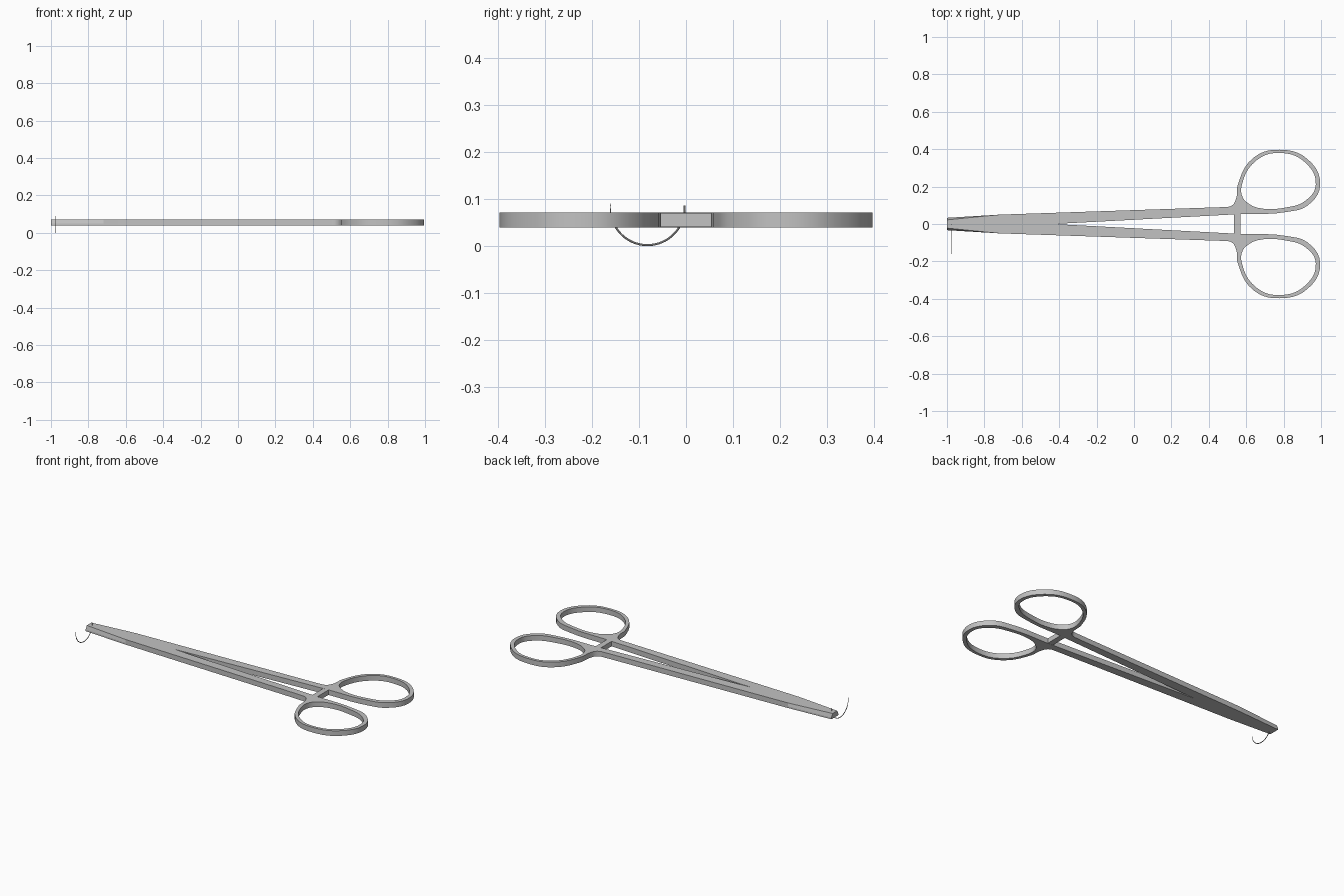
import bpy, bmesh, math

cube = bpy.data.objects.get("Cube")
if cube:
    bpy.data.objects.remove(cube)

BOTTOM, TOP = 0.04, 0.071
JAW_X = -0.72

steel = bpy.data.materials.new("steel_grey")
steel.use_nodes = True
colour = (0.54, 0.54, 0.54, 1)
steel.diffuse_color = colour
bsdf = next(n for n in steel.node_tree.nodes if n.type == "BSDF_PRINCIPLED")
bsdf.inputs["Base Color"].default_value = colour


def add_object(name, data):
    obj = bpy.data.objects.new(name, data)
    bpy.context.collection.objects.link(obj)
    data.materials.clear()
    data.materials.append(steel)
    return obj


def smooth(obj):
    bpy.ops.object.select_all(action="DESELECT")
    obj.select_set(True)
    bpy.context.view_layer.objects.active = obj
    bpy.ops.object.shade_smooth_by_angle(angle=math.radians(30))


def mirror_across_middle(obj):
    mod = obj.modifiers.new("other_side", "MIRROR")
    mod.use_axis = (False, True, False)
    mod.use_mirror_merge = False


def add_spline(curve, corners, rounded):
    """Closed outline: sharp corner points followed by smooth points."""
    spline = curve.splines.new("BEZIER")
    points = corners + rounded
    spline.bezier_points.add(len(points) - 1)
    for i, (bp, (x, y)) in enumerate(zip(spline.bezier_points, points)):
        bp.co = (x, y, 0)
        kind = "VECTOR" if i < len(corners) else "AUTO"
        bp.handle_left_type = bp.handle_right_type = kind
    spline.use_cyclic_u = True


# Arm with finger ring: flat outline with a hole, extruded
outline = bpy.data.curves.new("arm_outline", "CURVE")
outline.dimensions = "2D"
outline.fill_mode = "BOTH"
outline.resolution_u = 5
outline.extrude = (TOP - BOTTOM) / 2
add_spline(outline,
           [(0.47, 0.09), (JAW_X, 0.05), (JAW_X, 0), (-0.43, 0), (0.57, 0.053)],
           [(0.82, 0.065), (0.93, 0.1), (0.995, 0.21), (0.93, 0.345),
            (0.78, 0.397), (0.64, 0.355), (0.555, 0.21), (0.547, 0.14),
            (0.525, 0.1)])
add_spline(outline, [],
           [(0.67, 0.085), (0.81, 0.088), (0.92, 0.127), (0.972, 0.21),
            (0.914, 0.33), (0.78, 0.38), (0.655, 0.34), (0.577, 0.21),
            (0.58, 0.145), (0.615, 0.108)])
source = add_object("arm_outline", outline)
bpy.context.view_layer.update()
mesh = bpy.data.meshes.new_from_object(
    source.evaluated_get(bpy.context.evaluated_depsgraph_get()))
bpy.data.objects.remove(source)
bm = bmesh.new()
bm.from_mesh(mesh)
bmesh.ops.remove_doubles(bm, verts=bm.verts, dist=0.0002)
bmesh.ops.translate(bm, verts=bm.verts, vec=(0, 0, (TOP + BOTTOM) / 2))
bmesh.ops.recalc_face_normals(bm, faces=bm.faces)
bm.to_mesh(mesh)
bm.free()
arms = add_object("arms_and_finger_rings", mesh)
mirror_across_middle(arms)
smooth(arms)

# Jaw: tapering loft whose upper side slopes inward toward the tip
bm = bmesh.new()
sections = []
for x, wide, narrow in ((-1, 0.033, 0.022), (JAW_X, 0.05, 0.05)):
    shape = [(0, BOTTOM), (wide, BOTTOM), (wide, 0.05), (narrow, TOP), (0, TOP)]
    sections.append([bm.verts.new((x, y, z)) for y, z in shape])
tip, root = sections
for i in range(len(tip)):
    j = (i + 1) % len(tip)
    bm.faces.new((tip[i], tip[j], root[j], root[i]))
bm.faces.new(tip)
bm.faces.new(root)
bmesh.ops.recalc_face_normals(bm, faces=bm.faces)
jaw_mesh = bpy.data.meshes.new("jaws")
bm.to_mesh(jaw_mesh)
bm.free()
mirror_across_middle(add_object("jaws", jaw_mesh))

# Ratchet bar joining the two arms
bpy.ops.mesh.primitive_cube_add(size=1, location=(0.553, 0, (TOP + BOTTOM) / 2))
bar = bpy.context.object
bar.name = "ratchet_bar"
bar.scale = (0.035, 0.12, TOP - BOTTOM - 0.001)
bar.data.materials.append(steel)

# Curved needle held in the jaws, thinning to a point
arc = bpy.data.curves.new("needle", "CURVE")
arc.dimensions = "3D"
arc.bevel_depth = 0.0022
arc.bevel_resolution = 2
arc.use_fill_caps = True
path = arc.splines.new("POLY")
steps = 32
path.points.add(steps)
for i, p in enumerate(path.points):
    t = i / steps
    a = math.radians(-187 + 191 * t)
    p.co = (-0.977, -0.082 + 0.079 * math.cos(a), 0.081 + 0.079 * math.sin(a), 1)
    p.radius = min(1, 0.2 + 4 * t)
needle = add_object("needle", arc)
bpy.ops.object.select_all(action="DESELECT")
needle.select_set(True)
bpy.context.view_layer.objects.active = needle
bpy.ops.object.convert(target="MESH")
smooth(bpy.context.object)
